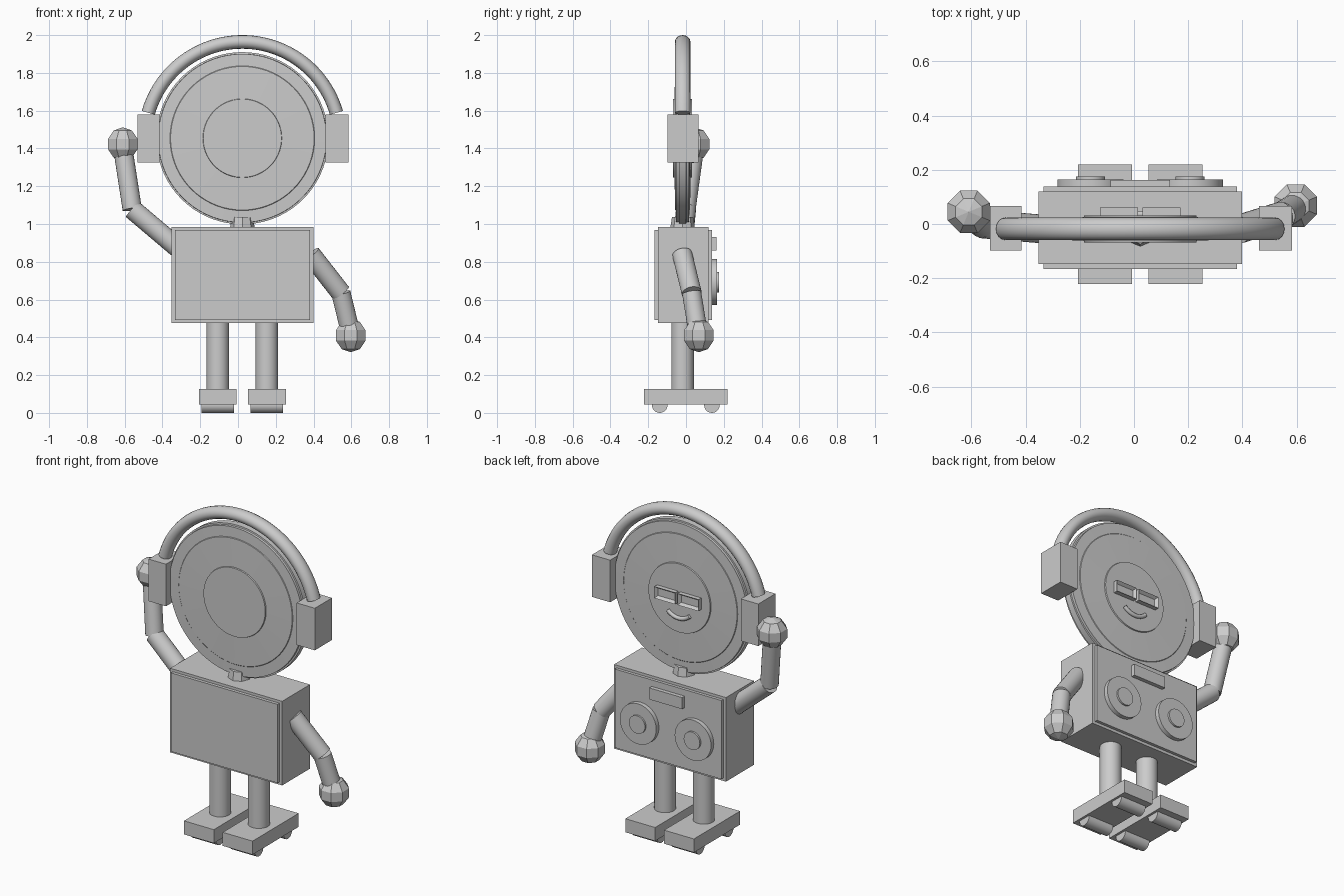
import bpy
import bmesh
import math
from mathutils import Vector

if "Cube" in bpy.data.objects:
    bpy.data.objects.remove(bpy.data.objects["Cube"], do_unlink=True)

GREY = (0.6, 0.6, 0.6, 1)
grey = bpy.data.materials.new("plain grey")
grey.use_nodes = True
grey.diffuse_color = GREY
grey.node_tree.nodes["Principled BSDF"].inputs["Base Color"].default_value = GREY

CX, CY = 0.023, -0.018      # middle of the body, and depth of head and legs
HEAD_Z = 1.454


def finish(bm, name, smooth=False):
    bmesh.ops.recalc_face_normals(bm, faces=bm.faces)
    mesh = bpy.data.meshes.new(name)
    bm.to_mesh(mesh)
    bm.free()
    mesh.materials.append(grey)
    ob = bpy.data.objects.new(name, mesh)
    bpy.context.collection.objects.link(ob)
    if smooth:
        bpy.ops.object.select_all(action="DESELECT")
        ob.select_set(True)
        bpy.context.view_layer.objects.active = ob
        bpy.ops.object.shade_smooth_by_angle(angle=math.radians(35))
    return ob


def box_mesh(x, y, z):
    """Box from its three (low, high) ranges."""
    bm = bmesh.new()
    bmesh.ops.create_cube(bm, size=1)
    for v in bm.verts:
        v.co = [r[0] + (c + 0.5) * (r[1] - r[0]) for c, r in zip(v.co, (x, y, z))]
    return bm


def box(name, x, y, z):
    return finish(box_mesh(x, y, z), name)


def rod(name, a, b, r, r2=None, sides=24, smooth=True):
    """Cylinder or cone frustum between two points."""
    a, b = Vector(a), Vector(b)
    bm = bmesh.new()
    bmesh.ops.create_cone(bm, cap_ends=True, segments=sides, radius1=r,
                          radius2=r if r2 is None else r2, depth=(b - a).length)
    ob = finish(bm, name, smooth)
    ob.location = (a + b) / 2
    ob.rotation_euler = Vector((0, 0, 1)).rotation_difference(b - a).to_euler()
    return ob


def arc_tube(name, centre, radius, start, end, thick, steps, flatten=1):
    """Tube bent along an arc in the XZ plane, with closed ends."""
    bm = bmesh.new()
    rings, sides = [], 16
    for i in range(steps + 1):
        t = math.radians(start + (end - start) * i / steps)
        ring = []
        for k in range(sides):
            u = math.tau * k / sides
            d = radius + thick * math.cos(u)
            ring.append(bm.verts.new((centre[0] + d * math.cos(t),
                                      centre[1] + thick * flatten * math.sin(u),
                                      centre[2] + d * math.sin(t))))
        rings.append(ring)
    for p, q in zip(rings, rings[1:]):
        for k in range(sides):
            bm.faces.new((p[k], p[k - 1], q[k - 1], q[k]))
    bm.faces.new(rings[0])
    bm.faces.new(rings[-1])
    return finish(bm, name, True)


# Body with thin front and back panels
box("body", (-0.352, 0.399), (-0.147, 0.12), (0.475, 0.985))
for name, y in (("front_panel", (-0.166, -0.14)), ("back_panel", (0.11, 0.138))):
    box(name, (-0.334, 0.381), y, (0.492, 0.969))

# Speakers and display on the face side
for side, x in (("right", CX - 0.184), ("left", CX + 0.184)):
    rod(side + "_speaker", (x, 0.13, 0.692), (x, 0.164, 0.692), 0.122, sides=48)
    rod(side + "_speaker_cone", (x, 0.15, 0.692), (x, 0.175, 0.692), 0.054, sides=32)
box("display", (CX - 0.11, CX + 0.11), (0.13, 0.162), (0.86, 0.93))

# Neck
rod("neck", (CX, CY, 0.975), (CX, CY, 1.037), 0.066, 0.056, sides=8, smooth=False)

# Head: lathed disc with a stepped rim and a raised middle
half = [(0, 0.05), (0.207, 0.05), (0.209, 0.043), (0.38, 0.039),
        (0.383, 0.036), (0.446, 0.034), (0.447, 0.02), (0.456, 0.019)]
profile = half + [(r, -h) for r, h in reversed(half)]
bm = bmesh.new()
verts = [bm.verts.new((r, h, 0)) for r, h in profile]
edges = [bm.edges.new(pair) for pair in zip(verts, verts[1:])]
bmesh.ops.spin(bm, geom=verts + edges, cent=(0, 0, 0), axis=(0, 1, 0),
               angle=math.tau, steps=72, use_merge=True)
bmesh.ops.remove_doubles(bm, verts=bm.verts, dist=0.0001)
head = finish(bm, "head", True)
head.location = (CX, CY, HEAD_Z)

# Eyes: framed plates with a sunken slot
for side, s in (("right", -1), ("left", 1)):
    x = CX + s * 0.078
    bm = box_mesh((x - 0.07, x + 0.07), (0.025, 0.06), (1.425, 1.495))
    bm.normal_update()
    face = max(bm.faces, key=lambda f: f.calc_center_median().y)
    bmesh.ops.inset_individual(bm, faces=[face], thickness=0.018)
    bmesh.ops.translate(bm, verts=face.verts, vec=(0, -0.018, 0))
    finish(bm, side + "_eye")

# Smiling mouth
arc_tube("mouth", (CX, 0.036, HEAD_Z - 0.015), 0.105, 225, 315, 0.012, 16)

# Headphones: band and two ear boxes
arc_tube("headphone_band", (CX, CY, 1.446), 0.518, 16, 164, 0.036, 48, 1.15)
for side, x in (("right", (-0.532, -0.415)), ("left", (0.462, 0.584))):
    box(side + "_ear", x, (-0.098, 0.067), (1.325, 1.58))

# Legs, feet and rollers
for side, s in (("right", -1), ("left", 1)):
    x = CX + s * 0.13
    rod(side + "_leg", (x, CY, 0.11), (x, CY, 0.49), 0.06)
    box(side + "_foot", (x - 0.1, x + 0.1), (-0.222, 0.22), (0.045, 0.127))
    for end, y in (("front", -0.139), ("back", 0.137)):
        rod(f"{side}_{end}_roller", (x - 0.086, y, 0.041), (x + 0.086, y, 0.041), 0.041)

# Arms: one raised, one lowered, ending in faceted round hands
arms = {
    "right": ((-0.32, -0.02, 0.875), (-0.56, 0.0, 1.078), (-0.605, 0.04, 1.37),
              (-0.61, 0.045, 1.423)),
    "left": ((0.385, -0.02, 0.84), (0.545, 0.03, 0.635), (0.59, 0.06, 0.45),
             (0.597, 0.068, 0.41)),
}
for side, (shoulder, elbow, wrist, palm) in arms.items():
    rod(side + "_upper_arm", shoulder, elbow, 0.053)
    rod(side + "_forearm", elbow, wrist, 0.051)
    bm = bmesh.new()
    bmesh.ops.create_uvsphere(bm, u_segments=8, v_segments=5, radius=0.089)
    hand = finish(bm, side + "_hand")
    hand.location = palm
    hand.rotation_euler.z = math.radians(22.5)
